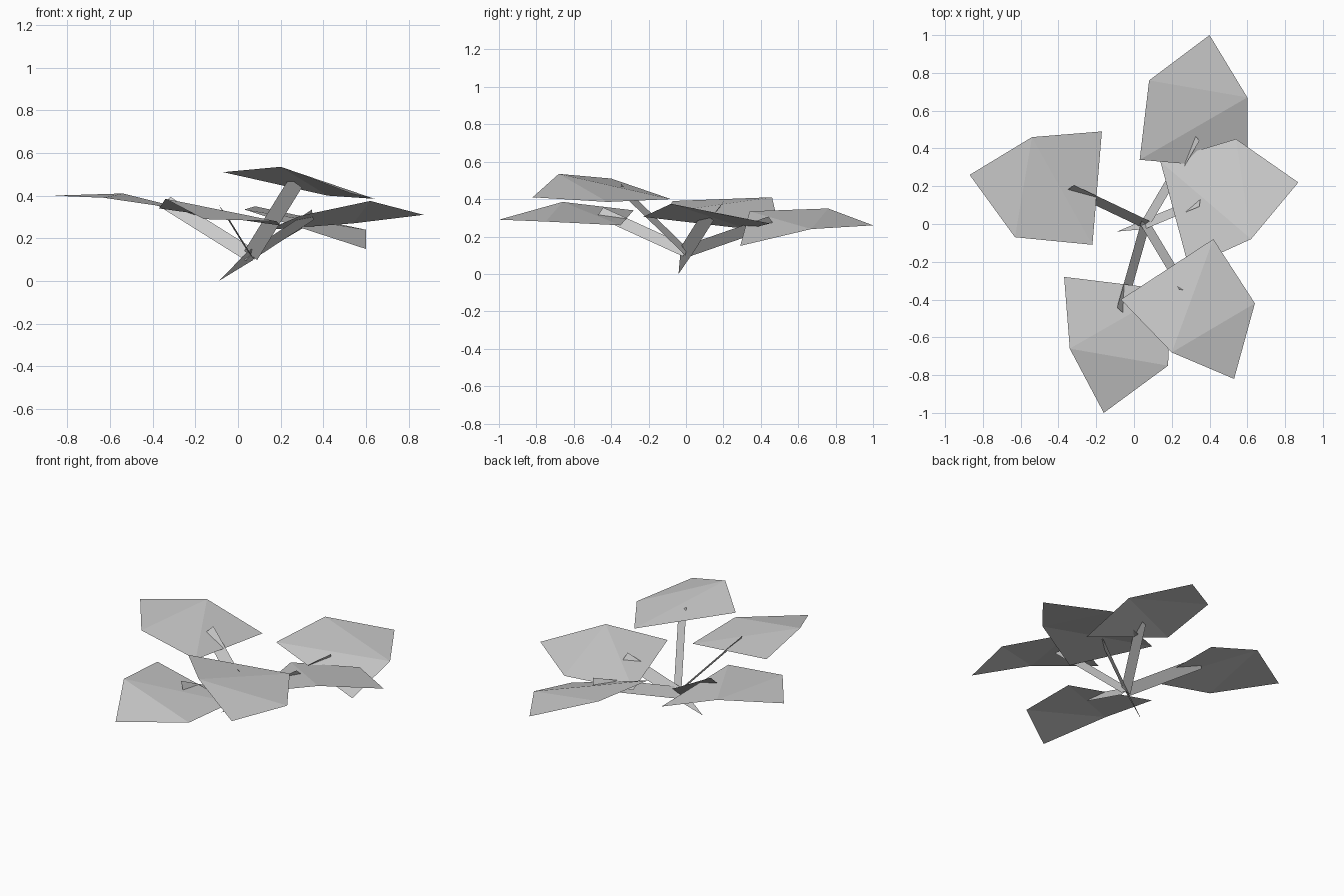
import bpy
from mathutils import Vector

default_cube = bpy.data.objects.get("Cube")
if default_cube:
    bpy.data.objects.remove(default_cube, do_unlink=True)


def make_material(name, colour):
    material = bpy.data.materials.new(name)
    material.use_nodes = True
    material.diffuse_color = colour
    shader = material.node_tree.nodes["Principled BSDF"]
    shader.inputs["Base Color"].default_value = colour
    return material


grey = make_material("plain grey", (0.6, 0.6, 0.6, 1))


def add_part(name, points, faces):
    mesh = bpy.data.meshes.new(name)
    mesh.from_pydata([tuple(p) for p in points], [], faces)
    mesh.materials.append(grey)
    mesh.update()
    part = bpy.data.objects.new(name, mesh)
    bpy.context.collection.objects.link(part)
    return part


def ribbon_width(direction):
    # Half-width vector of a stem, rolled between upright and sideways
    side = direction.cross(Vector((0, 0, 1))).normalized()
    upright = side.cross(direction).normalized()
    return side * 0.024 + upright * 0.028


def add_leaf(name, tip, left, base_left, base_right, right):
    # Five-sided blade, creased along two diagonals
    add_part(name, (tip, left, base_left, base_right, right),
             [(0, 1, 4), (1, 2, 4), (2, 3, 4)])


def add_stem(name, start, end):
    # Flat ribbon leaning from the crown up through its leaf
    width = ribbon_width(end - start)
    add_part(name, (start - width, start + width, end + width, end - width),
             [(0, 1, 2, 3)])


# Leaves: tip, left shoulder, left base, right base, right shoulder
add_leaf("back_leaf", (.4, 1, .26), (.08, .76, .35), (.03, .34, .335),
         (.6, .29, .15), (.6, .67, .24))
add_leaf("right_leaf", (-.87, .26, .4), (-.63, -.07, .39), (-.22, -.11, .33),
         (-.17, .49, .28), (-.54, .46, .41))
add_leaf("front_right_leaf", (-.16, -1, .29), (.18, -.75, .28), (.2, -.35, .26),
         (-.37, -.28, .34), (-.34, -.66, .385))
add_leaf("front_left_leaf", (.53, -.82, .41), (.64, -.42, .385), (.42, -.08, .4),
         (-.07, -.4, .51), (.2, -.68, .535))
add_leaf("left_leaf", (.87, .22, .31), (.54, .45, .27), (.14, .33, .24),
         (.29, -.23, .305), (.62, -.08, .375))

# Stems, all rising from one crown
crown = Vector((.06, 0, .12))
stem_ends = {
    "back_stem": (.33, .46, .28),
    "right_stem": (-.34, .19, .37),
    "front_right_stem": (-.07, -.46, .33),
    "front_left_stem": (.27, -.35, .46),
    "left_stem": (.35, .12, .31),
}
for stem_name, stem_end in stem_ends.items():
    add_stem(stem_name, crown, Vector(stem_end))

# Pointed root below the crown
root_tip = Vector((-.09, -.04, 0))
root_width = ribbon_width(crown - root_tip)
add_part("root_spike", (root_tip, crown - root_width, crown + root_width),
         [(0, 1, 2)])
